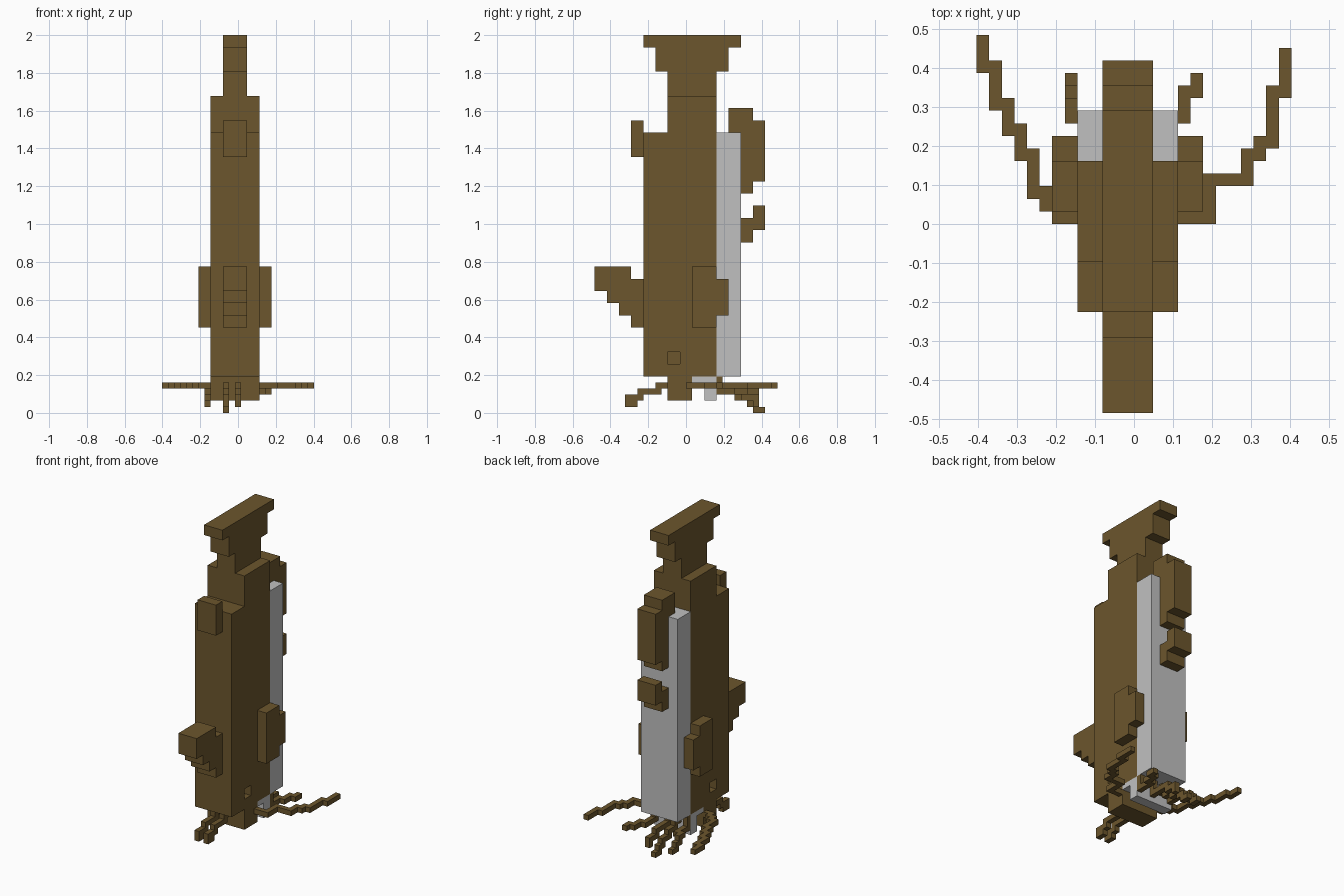
import bpy
import bmesh
from mathutils import Vector

cube = bpy.data.objects.get("Cube")
if cube:
    bpy.data.objects.remove(cube, do_unlink=True)

UNIT = 2 / 62                      # size of one grid cell
SHIFT = Vector((0.5, 0, 0))        # centres the grid on x


def make_material(name, rgb):
    mat = bpy.data.materials.new(name)
    mat.use_nodes = True
    color = (*rgb, 1)
    mat.diffuse_color = color
    mat.node_tree.nodes["Principled BSDF"].inputs["Base Color"].default_value = color
    return mat


BARK = make_material("brown bark", (0.15, 0.093, 0.026))
STONE = make_material("pale grey", (0.53, 0.53, 0.53))


def make_blocks(name, blocks, mat=BARK):
    """One object from blocks given as (x range, y range, z range) in cells."""
    bm = bmesh.new()
    for spans in blocks:
        low = Vector([min(s) for s in spans])
        high = Vector([max(s) for s in spans])
        for v in bmesh.ops.create_cube(bm, size=1)["verts"]:
            size = high - low
            v.co = Vector([a * b for a, b in zip(v.co, size)])
            v.co = (v.co + (low + high) / 2 + SHIFT) * UNIT
    mesh = bpy.data.meshes.new(name)
    bm.to_mesh(mesh)
    bm.free()
    mesh.materials.append(mat)
    obj = bpy.data.objects.new(name, mesh)
    bpy.context.collection.objects.link(obj)
    return obj


def make_root(name, path):
    """A stepped root, one cell thick, running along a path of cells."""
    blocks = []
    for a, b in zip(path, path[1:]):
        blocks.append([(min(p, q), max(p, q) + 1) for p, q in zip(a, b)])
    make_blocks(name, blocks)


def mirror_x(span):
    return tuple(-2 - x for x in span)


FULL, CORE = (-5, 3), (-3, 1)      # trunk width and centre width
SIDE = (3, 5)

# Trunk with a small square hollow in each side
trunk = make_blocks("trunk", [(FULL, (-7, 5), (6, 46))])
hollow = [((1, 4), (-3, -1), (8, 10))]
hollow.append((mirror_x(hollow[0][0]), *hollow[0][1:]))
cutter = make_blocks("hollow_cutter", hollow)
cutter.hide_render = True
cut = trunk.modifiers.new("hollows", "BOOLEAN")
cut.object = cutter
cut.operation = "DIFFERENCE"
cut.solver = "EXACT"
bpy.context.view_layer.objects.active = trunk
bpy.ops.object.modifier_apply(modifier=cut.name)
bpy.data.objects.remove(cutter, do_unlink=True)

# Shoulder, neck and flared crown
make_blocks("shoulder", [(FULL, (-3, 5), (46, 52))])
make_blocks("neck", [(CORE, (-3, 5), (52, 56))])
make_blocks("crown", [(CORE, (-5, 7), (56, 60)), (CORE, (-7, 9), (60, 62))])

# Foot of the trunk
make_blocks("trunk_foot", [(FULL, (-3, 1), (2, 6))])

# Pale back slab and its foot
make_blocks("back_slab", [(FULL, (5, 9), (6, 46))], STONE)
make_blocks("slab_foot", [(FULL, (1, 5), (5, 6)), (FULL, (3, 5), (2, 5))], STONE)

# Front knob and stepped front branch
make_blocks("front_knob", [(CORE, (-9, -7), (42, 48))])
branch = [(CORE, (-9, -7), (14, 22))]
for step in range(3):
    y = -9 - 2 * step
    branch.append((CORE, (y - 2, y), (16 + 2 * step, 24)))
make_blocks("front_branch", branch)

# Side growths
for name, span in (("left", SIDE), ("right", mirror_x(SIDE))):
    make_blocks(name + "_growth", [(span, (1, 5), (14, 24)), (span, (5, 7), (16, 22))])

# Back growths
make_blocks("upper_back_growth", [
    (CORE, (7, 9), (46, 50)), (CORE, (9, 11), (36, 50)), (CORE, (11, 13), (38, 48))])
make_blocks("lower_back_growth", [(CORE, (9, 11), (28, 32)), (CORE, (11, 13), (30, 34))])


def flat_root(name, path, z):
    make_root(name, [(x, y, z) for x, y in path])


def straight_root(name, x, path):
    make_root(name, [(x, y, z) for y, z in path])


# Long side roots
flat_root("left_long_root", [
    (2, 0), (5, 0), (5, 3), (8, 3), (8, 5), (9, 5), (9, 6),
    (10, 6), (10, 10), (11, 10), (11, 13)], 4)
flat_root("right_long_root", [
    (-4, 0), (-7, 0), (-7, 1), (-8, 1), (-8, 2), (-9, 2), (-9, 5), (-10, 5),
    (-10, 7), (-11, 7), (-11, 9), (-12, 9), (-12, 12), (-13, 12), (-13, 14)], 4)

# Paired front roots
for name, x in (("right_front_root", -3), ("left_front_root", -1)):
    straight_root(name, x, [
        (-3, 4), (-5, 4), (-5, 3), (-8, 3), (-8, 2), (-10, 2), (-10, 1), (-9, 1)])

# Back roots
straight_root("right_back_root", -3, [
    (5, 5), (5, 4), (6, 4), (6, 3), (8, 3), (8, 2), (10, 2), (10, 1),
    (11, 1), (11, 0), (12, 0)])
straight_root("left_back_root", -1, [(5, 5), (5, 3), (9, 3), (9, 2), (11, 2), (11, 1)])

# Short corner roots
make_root("left_corner_root", [
    (2, 5, 5), (2, 5, 3), (2, 8, 3), (3, 8, 3), (3, 10, 3), (4, 10, 3), (4, 11, 3)])
make_root("right_corner_root", [
    (-5, 5, 5), (-5, 5, 3), (-5, 8, 3), (-6, 8, 3), (-6, 9, 3), (-6, 9, 2),
    (-6, 10, 2), (-6, 10, 1), (-6, 11, 1)])
